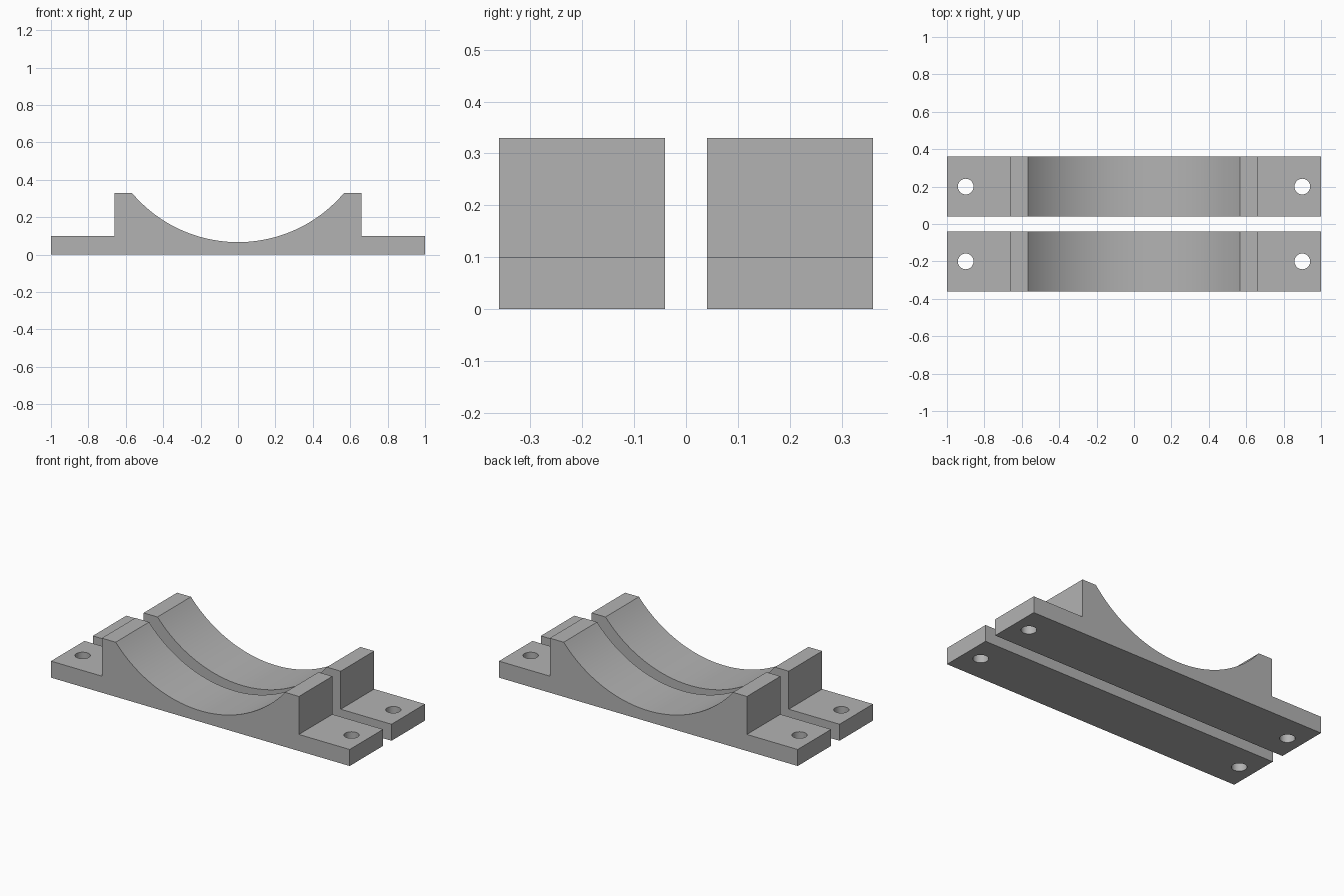
import bpy, bmesh, math

if "Cube" in bpy.data.objects:
    bpy.data.objects.remove(bpy.data.objects["Cube"])

WIDTH, GAP = 0.32, 0.04                  # saddle depth and half the gap between the two
HALF_CHORD, TOP, ARC_LOW = 0.567, 0.33, 0.067
HOLE_X, HOLE_R = 0.90, 0.042

grey = bpy.data.materials.new("grey")
grey.diffuse_color = (0.45, 0.45, 0.45, 1)
grey.use_nodes = True
grey.node_tree.nodes["Principled BSDF"].inputs["Base Color"].default_value = grey.diffuse_color


def saddle_profile(segments=48):
    """Flanged block outline with a circular cradle cut from its top."""
    sag = TOP - ARC_LOW
    radius = (HALF_CHORD ** 2 + sag ** 2) / (2 * sag)
    half = math.asin(HALF_CHORD / radius)
    arc = []
    for i in range(segments + 1):
        a = half - 2 * half * i / segments
        arc.append((radius * math.sin(a), ARC_LOW + radius * (1 - math.cos(a))))
    right = [(1, 0), (1, 0.1), (0.66, 0.1), (0.66, TOP)]
    left = [(-x, z) for x, z in reversed(right)]
    return right + arc + left


def make_saddle(name, y):
    # Extruded body
    bm = bmesh.new()
    face = bm.faces.new([bm.verts.new((x, y - WIDTH / 2, z)) for x, z in saddle_profile()])
    ext = bmesh.ops.extrude_face_region(bm, geom=[face])
    bmesh.ops.translate(bm, vec=(0, WIDTH, 0),
                        verts=[v for v in ext["geom"] if isinstance(v, bmesh.types.BMVert)])
    bmesh.ops.recalc_face_normals(bm, faces=bm.faces)
    mesh = bpy.data.meshes.new(name)
    bm.to_mesh(mesh)
    bm.free()
    mesh.materials.append(grey)
    obj = bpy.data.objects.new(name, mesh)
    bpy.context.collection.objects.link(obj)

    # Bolt holes through both flanges
    for x in (-HOLE_X, HOLE_X):
        bpy.ops.mesh.primitive_cylinder_add(vertices=32, radius=HOLE_R, depth=0.3,
                                            location=(x, y, 0.05))
        cutter = bpy.context.object
        cutter.name = "hole_cutter"
        cutter.hide_render = True
        cutter.data.materials.append(grey)
        mod = obj.modifiers.new("bolt_hole", 'BOOLEAN')
        mod.operation, mod.solver, mod.object = 'DIFFERENCE', 'EXACT', cutter
        bpy.context.view_layer.objects.active = obj
        bpy.ops.object.modifier_apply(modifier=mod.name)
        bpy.data.objects.remove(cutter, do_unlink=True)

    # Smooth cradle and holes, sharp corners
    bpy.ops.object.select_all(action='DESELECT')
    obj.select_set(True)
    bpy.context.view_layer.objects.active = obj
    bpy.ops.object.shade_smooth_by_angle(angle=math.radians(30))


offset = GAP + WIDTH / 2
make_saddle("front_saddle", -offset)
make_saddle("back_saddle", offset)
